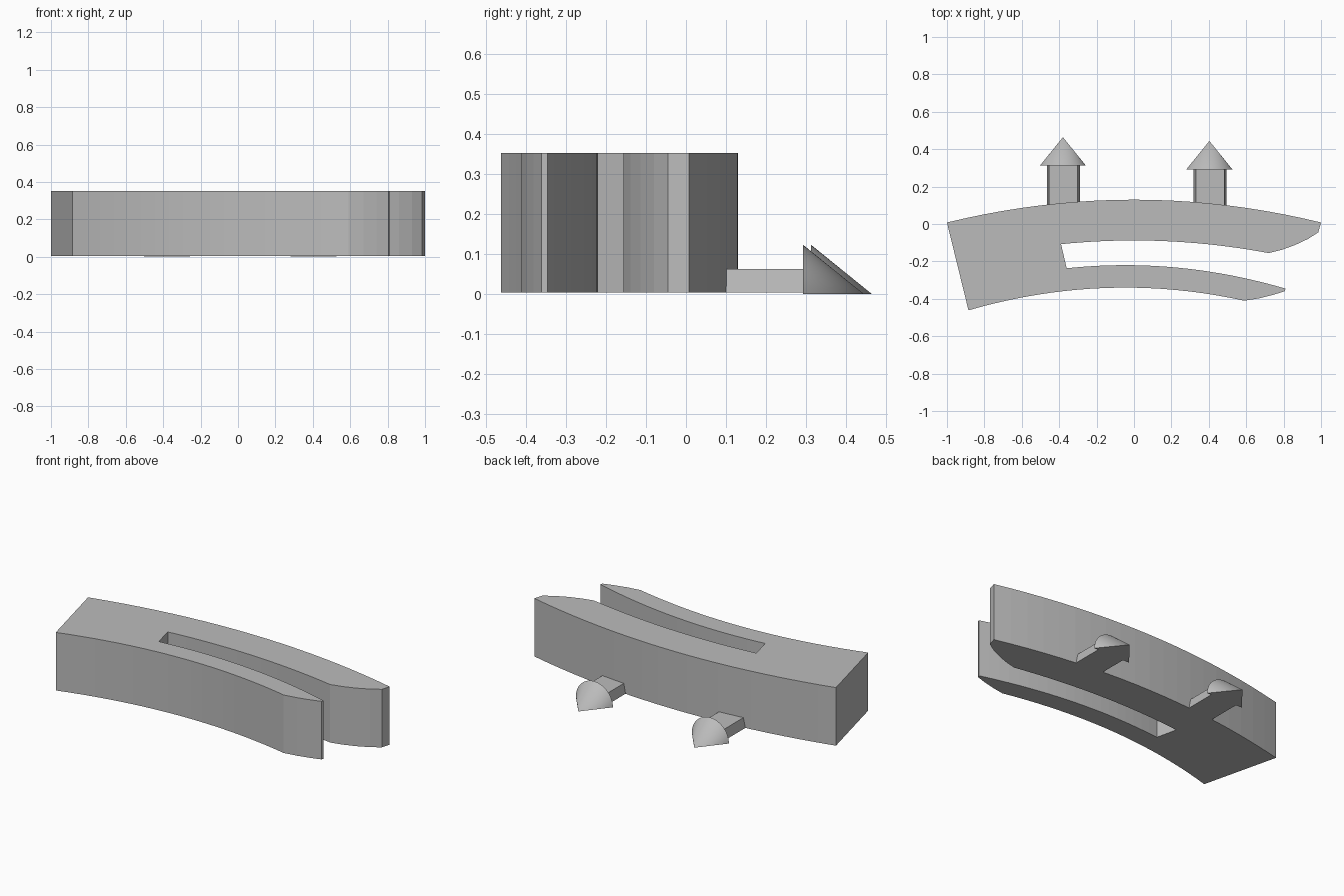
import bpy, bmesh, math

cube = bpy.data.objects.get("Cube")
if cube:
    bpy.data.objects.remove(cube)

grey = bpy.data.materials.new("plain_grey")
grey.use_nodes = True
colour = (0.5, 0.5, 0.5, 1)
grey.diffuse_color = colour
grey.node_tree.nodes["Principled BSDF"].inputs["Base Color"].default_value = colour


def add_object(name, bm, smooth=False):
    bmesh.ops.recalc_face_normals(bm, faces=bm.faces[:])
    mesh = bpy.data.meshes.new(name)
    bm.to_mesh(mesh)
    bm.free()
    mesh.materials.append(grey)
    obj = bpy.data.objects.new(name, mesh)
    bpy.context.collection.objects.link(obj)
    if smooth:
        bpy.ops.object.select_all(action="DESELECT")
        obj.select_set(True)
        bpy.context.view_layer.objects.active = obj
        bpy.ops.object.shade_smooth_by_angle(angle=math.radians(30))
    return obj


def extrude(name, points, direction):
    bm = bmesh.new()
    face = bm.faces.new([bm.verts.new(p) for p in points])
    out = bmesh.ops.extrude_face_region(bm, geom=[face], use_keep_orig=True)
    verts = [g for g in out["geom"] if isinstance(g, bmesh.types.BMVert)]
    bmesh.ops.translate(bm, verts=verts, vec=direction)
    return add_object(name, bm)


def arc(x0, x1, peak, bend, middle=0.0, steps=20):
    """Shallow bow along x, highest at the middle."""
    xs = [x0 + (x1 - x0) * i / steps for i in range(steps + 1)]
    return [(x, peak - bend * (x - middle) ** 2) for x in xs]


# Bowed body with two prongs and a slot between them
back_edge = arc(-1, 1, 0.13, 0.122)
back_tip = [(0.985, -0.045), (0.93, -0.08), (0.86, -0.113), (0.79, -0.138)]
slot_back = arc(0.72, -0.39, -0.088, 0.13)
slot_front = arc(-0.36, 0.81, -0.22, 0.171, -0.047)
front_tip = [(0.805, -0.36), (0.74, -0.38), (0.67, -0.397)]
front_edge = arc(0.59, -0.885, -0.34, 0.173, -0.047)
outline = back_edge + back_tip + slot_back + slot_front + front_tip + front_edge
extrude("body", [(x, y, 0.004) for x, y in outline], (0, 0, 0.348))

# Snap pegs: a flat-topped stem ending in a half cone
for side, x, base, stem_x in (("right", -0.38, 0.312, -0.378), ("left", 0.403, 0.292, 0.407)):
    section = [(-0.088, 0.004), (0.088, 0.004), (0.076, 0.063), (-0.076, 0.063)]
    extrude(side + "_peg_stem", [(stem_x + u, 0.095, z) for u, z in section],
            (0, base - 0.09, 0))

    bm = bmesh.new()
    tip = bm.verts.new((x, base + 0.152, 0))
    steps = 24
    rim = [bm.verts.new((x + 0.123 * math.cos(math.pi * i / steps), base,
                         0.123 * math.sin(math.pi * i / steps)))
           for i in range(steps + 1)]
    bm.faces.new(rim)
    for a, b in zip(rim, rim[1:] + rim[:1]):
        bm.faces.new((a, b, tip))
    add_object(side + "_peg_head", bm, smooth=True)
